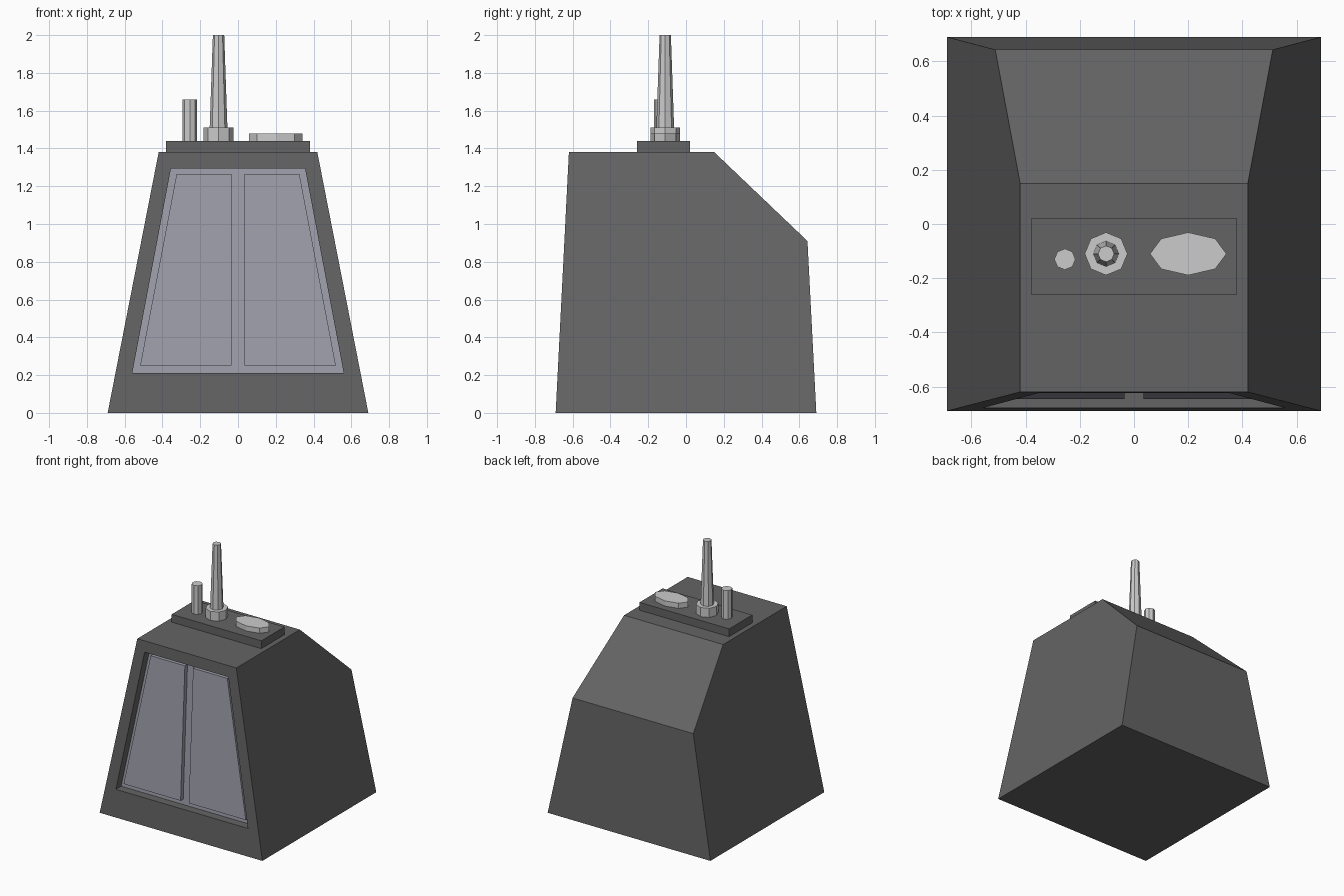
import bpy, bmesh, math

if "Cube" in bpy.data.objects:
    bpy.data.objects.remove(bpy.data.objects["Cube"])


def material(name, rgb):
    m = bpy.data.materials.new(name)
    m.diffuse_color = (*rgb, 1)
    m.use_nodes = True
    m.node_tree.nodes["Principled BSDF"].inputs["Base Color"].default_value = m.diffuse_color
    return m


DARK = material("dark_grey", (0.127, 0.127, 0.127))
GLASS = material("door_glass", (0.34, 0.345, 0.405))


def make(name, bm, mat=None):
    bmesh.ops.recalc_face_normals(bm, faces=bm.faces)
    me = bpy.data.meshes.new(name)
    bm.to_mesh(me)
    bm.free()
    ob = bpy.data.objects.new(name, me)
    bpy.context.collection.objects.link(ob)
    if mat:
        me.materials.append(mat)
    return ob


def loft(name, a, b, mat=None):
    """Solid between two matching point loops."""
    bm = bmesh.new()
    va = [bm.verts.new(p) for p in a]
    vb = [bm.verts.new(p) for p in b]
    n = len(va)
    bm.faces.new(va)
    bm.faces.new(vb[::-1])
    for i in range(n):
        j = (i + 1) % n
        bm.faces.new((va[i], va[j], vb[j], vb[i]))
    return make(name, bm, mat)


def front_slab(name, xz, d0, d1, mat=None):
    """Slab parallel to the leaning front wall, between two depths."""
    wall = lambda d: [(x, -0.69 + 0.07 * z / 1.38 + d, z) for x, z in xz]
    return loft(name, wall(d0), wall(d1), mat)


def octagon(cx, cy, rx, ry, z):
    return [(cx + rx * math.cos(i * math.pi / 4),
             cy + ry * math.sin(i * math.pi / 4), z) for i in range(8)]


def post(name, cx, cy, z0, z1, r0, r1, ry=None):
    return loft(name, octagon(cx, cy, r0, ry or r0, z0),
                octagon(cx, cy, r1, ry or r1, z1))


# Tapered body: side profile lofted across, narrowing with height
profile = [(-0.69, 0), (0.69, 0), (0.643, 0.91), (0.15, 1.38), (-0.62, 1.38)]
side = lambda s: [(s * (0.69 - 0.27 * z / 1.38), y, z) for y, z in profile]
body = loft("body", side(-1), side(1), DARK)

# Door recess
opening = [(-0.56, 0.21), (0.56, 0.21), (0.355, 1.295), (-0.355, 1.295)]
cutter = front_slab("recess_cutter", opening, -0.1, 0.07, DARK)
cutter.hide_render = True
cutter.hide_viewport = True
cut = body.modifiers.new("recess", 'BOOLEAN')
cut.operation = 'DIFFERENCE'
cut.solver = 'EXACT'
cut.object = cutter

# Door backing and two raised door panels
front_slab("door_backing", opening, 0.064, 0.07, GLASS)
for s, label in ((-1, "left"), (1, "right")):
    panel = [(s * x, z) for x, z in
             ((0.035, 0.25), (0.518, 0.25), (0.325, 1.265), (0.035, 1.265))]
    front_slab(label + "_door_panel", panel, 0.032, 0.066, GLASS)

# Roof plate
plate = lambda z: [(x, y, z) for x, y in
                   ((-0.38, -0.26), (0.38, -0.26), (0.38, 0.02), (-0.38, 0.02))]
loft("roof_plate", plate(1.38), plate(1.44), DARK)

# Roof fittings
post("mast_base", -0.103, -0.11, 1.44, 1.51, 0.079, 0.079)
post("mast", -0.103, -0.11, 1.51, 2.0, 0.047, 0.03)
post("short_post", -0.255, -0.13, 1.44, 1.66, 0.039, 0.039)
post("oval_hatch", 0.2, -0.11, 1.44, 1.48, 0.141, 0.141, 0.079)
